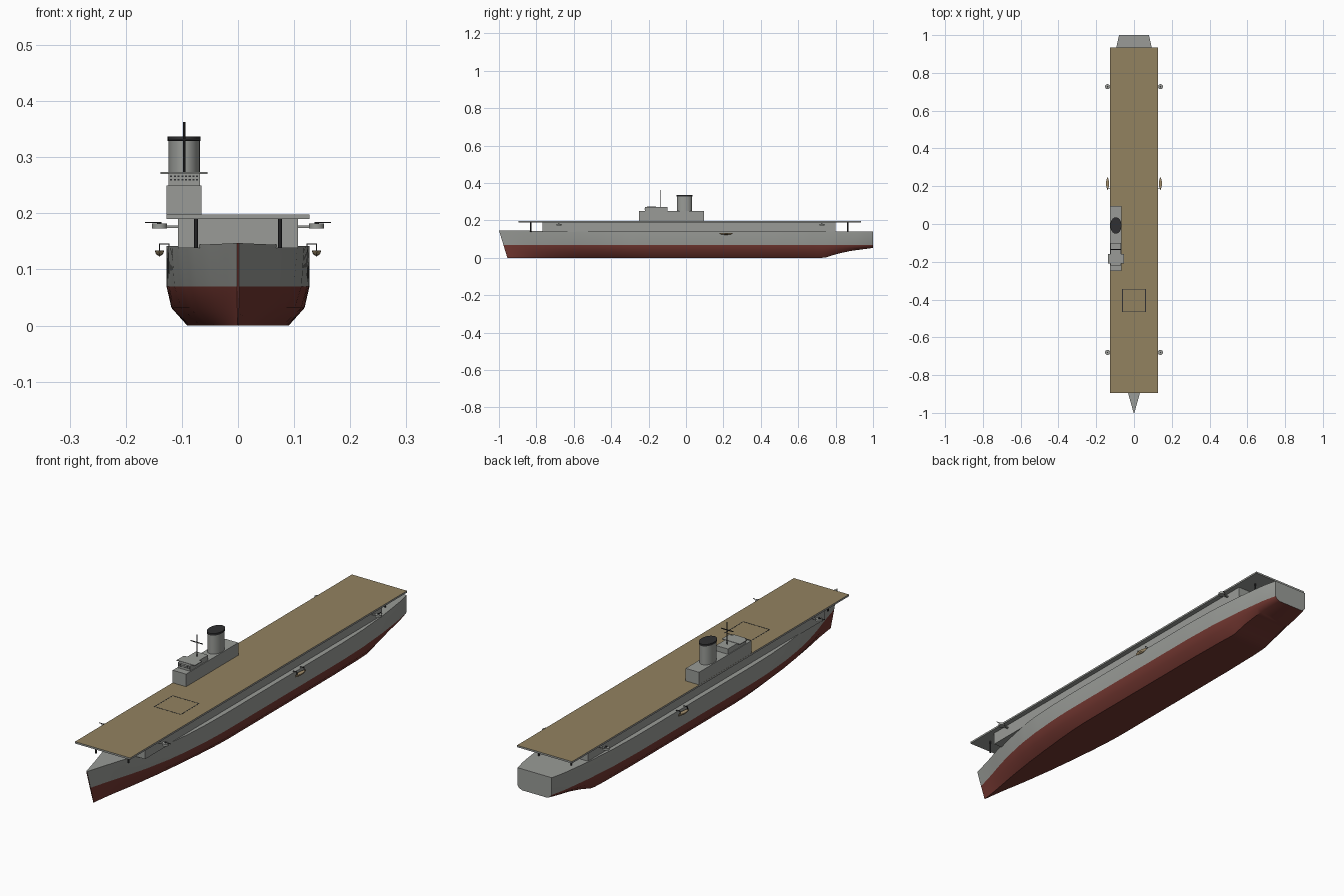
import bpy, bmesh, math

if "Cube" in bpy.data.objects:
    bpy.data.objects.remove(bpy.data.objects["Cube"])


def material(name, rgb):
    m = bpy.data.materials.new(name)
    m.diffuse_color = (*rgb, 1)
    m.use_nodes = True
    m.node_tree.nodes["Principled BSDF"].inputs["Base Color"].default_value = m.diffuse_color
    return m


GRAY = material("naval gray", (0.32, 0.33, 0.31))
RED = material("bottom red", (0.17, 0.038, 0.03))
TAN = material("deck tan", (0.29, 0.225, 0.118))
DARK = material("dark metal", (0.03, 0.03, 0.032))
WOOD = material("boat wood", (0.36, 0.27, 0.15))


def finish(name, bm, mats, smooth=None):
    bmesh.ops.recalc_face_normals(bm, faces=bm.faces)
    me = bpy.data.meshes.new(name)
    bm.to_mesh(me)
    bm.free()
    ob = bpy.data.objects.new(name, me)
    bpy.context.collection.objects.link(ob)
    for m in mats:
        me.materials.append(m)
    if smooth:
        bpy.ops.object.select_all(action='DESELECT')
        ob.select_set(True)
        bpy.context.view_layer.objects.active = ob
        bpy.ops.object.shade_smooth_by_angle(angle=math.radians(smooth))
    return ob


def box(name, x, y, z, mat):
    """Box from (min, max) ranges."""
    bm = bmesh.new()
    bmesh.ops.create_cube(bm, size=1)
    for v in bm.verts:
        v.co = [(r[0] + r[1]) / 2 + c * (r[1] - r[0]) for r, c in zip((x, y, z), v.co)]
    return finish(name, bm, [mat])


def cylinder(name, x, y, z0, z1, rx, ry, mat, n=24):
    bm = bmesh.new()
    bmesh.ops.create_cone(bm, cap_ends=True, segments=n, radius1=1, radius2=1, depth=1)
    for v in bm.verts:
        v.co = (x + v.co.x * rx, y + v.co.y * ry, (z0 + z1) / 2 + v.co.z * (z1 - z0))
    return finish(name, bm, [mat], 40)


def interp(pts, t):
    for (a, va), (b, vb) in zip(pts, pts[1:]):
        if t <= b:
            return va + (vb - va) * max(0, (t - a) / (b - a))
    return pts[-1][1]


def loft(bm, sections):
    """Skin closed rings of equal point count and cap both ends."""
    rings = [[bm.verts.new(p) for p in s] for s in sections]
    n = len(rings[0])
    for a, b in zip(rings, rings[1:]):
        for i in range(n):
            bm.faces.new((a[i], a[(i + 1) % n], b[(i + 1) % n], b[i]))
    bm.faces.new(rings[0])
    bm.faces.new(rings[-1])


# Hull: half-width, keel and sheer lines along the length
WATER = 0.07
width = [(-1, .002), (-.9, .03), (-.8, .06), (-.7, .086), (-.6, .106), (-.5, .118), (-.38, .125),
         (-.25, .1275), (.5, .1275), (.65, .123), (.8, .111), (.94, .093), (1, .079)]
keel = [(-1, 0), (.74, 0), (.81, .022), (.88, .037), (1, .053)]
sheer = [(-1, .147), (-.6, .142), (1, .142)]
bottom = [(-1, .5), (-.5, .62), (-.2, .71), (.6, .71), (1, .75)]
sections = []
for i in range(81):
    t = -1 + i / 40
    w, k, top, f = (interp(c, t) for c in (width, keel, sheer, bottom))
    fl = interp([(-1, .72), (-.3, 1), (1, 1)], t)
    half = [(f * w * fl, k), (.93 * w * fl, k + (WATER - k) * .45),
            (w * (fl + 1) / 2, WATER), (w, top)]
    rake = max(0, (-.75 - t) / .25) * .045
    ring = half + [(-x, z) for x, z in reversed(half)]
    sections.append([(x, t + rake * (1 - z / top), z) for x, z in ring])
bm = bmesh.new()
loft(bm, sections)
for f in bm.faces:
    f.material_index = int(f.calc_center_median().z < WATER - .001 and f.calc_center_median().y < .999)
finish("hull", bm, [GRAY, RED], 35)

# Hangar, flight deck with tan planking, and deck supports
box("hangar", (-.107, .107), (-.767, .80), (.138, .191), GRAY)
deck = box("flight_deck", (-.1275, .1275), (-.895, .935), (.190, .1975), GRAY)
deck.data.materials.append(TAN)
for p in deck.data.polygons:
    p.material_index = int(p.normal.z > .5)
for s in (-1, 1):
    for y in (-.83, .865):
        cylinder("deck_post", s * .075, y, .138, .191, .0035, .0035, DARK, 8)

# Elevator outline on the flight deck
for y in (-.465, -.345):
    box("elevator_line", (-.062, .062), (y - .0015, y + .0015), (.197, .198), DARK)
for x in (-.061, .061):
    box("elevator_line", (x - .0015, x + .0015), (-.465, -.345), (.197, .198), DARK)

# Island, bridge and bridge wings
IX = -.096
box("island", (-.127, -.065), (-.25, .095), (.197, .25), GRAY)
box("bridge", (-.124, -.068), (-.22, -.10), (.25, .272), GRAY)
box("bridge_wing", (-.138, -.054), (-.208, -.16), (.2705, .2735), GRAY)
for z in (.260, .266):
    for i in range(8):
        x = -.119 + i * .0066
        box("bridge_window", (x - .0018, x + .0018), (-.221, -.219), (z - .0016, z + .0016), DARK)

# Funnel with dark cap
cylinder("funnel", IX, -.008, .25, .333, .028, .040, GRAY, 32)
cylinder("funnel_cap", IX, -.008, .329, .337, .0295, .0435, DARK, 32)

# Mast and yard
cylinder("mast", IX, -.135, .272, .363, .002, .002, DARK, 8)
box("mast_yard", (IX - .028, IX + .028), (-.1365, -.1335), (.3295, .3325), DARK)

# Gun tubs on both sides
for s in (-1, 1):
    for y in (-.68, .727):
        cylinder("gun_tub", s * .14, y, .173, .182, .0135, .0135, GRAY, 16)
        box("tub_bracket", sorted((s * .105, s * .135)), (y - .004, y + .004), (.174, .178), GRAY)
        cylinder("gun_mount", s * .14, y, .181, .185, .004, .004, DARK, 8)
        if y < 0:
            box("gun_barrel", sorted((s * .138, s * .166)), (y - .001, y + .001), (.183, .185), DARK)
        else:
            box("gun_barrel", (s * .14 - .001, s * .14 + .001), (y, y + .018), (.183, .185), DARK)

# Lifeboats hung from davits
for s in (-1, 1):
    rings = []
    for i in range(9):
        u = -1 + i / 4
        w = .0085 * max(.08, 1 - u * u)
        rings.append([(s * .14 + w * a, .214 + u * .034, .134 - .011 * b * (1 - .4 * u * u))
                      for a, b in ((1, 0), (.75, .6), (0, 1), (-.75, .6), (-1, 0))])
    bm = bmesh.new()
    loft(bm, rings)
    finish("lifeboat", bm, [WOOD], 35)
    for y in (.19, .238):
        box("davit_arm", sorted((s * .122, s * .141)), (y - .001, y + .001), (.1445, .1465), DARK)
        box("davit_fall", (s * .14 - .001, s * .14 + .001), (y - .001, y + .001), (.132, .146), DARK)
        box("davit_foot", (s * .123 - .001, s * .123 + .001), (y - .001, y + .001), (.138, .146), DARK)
